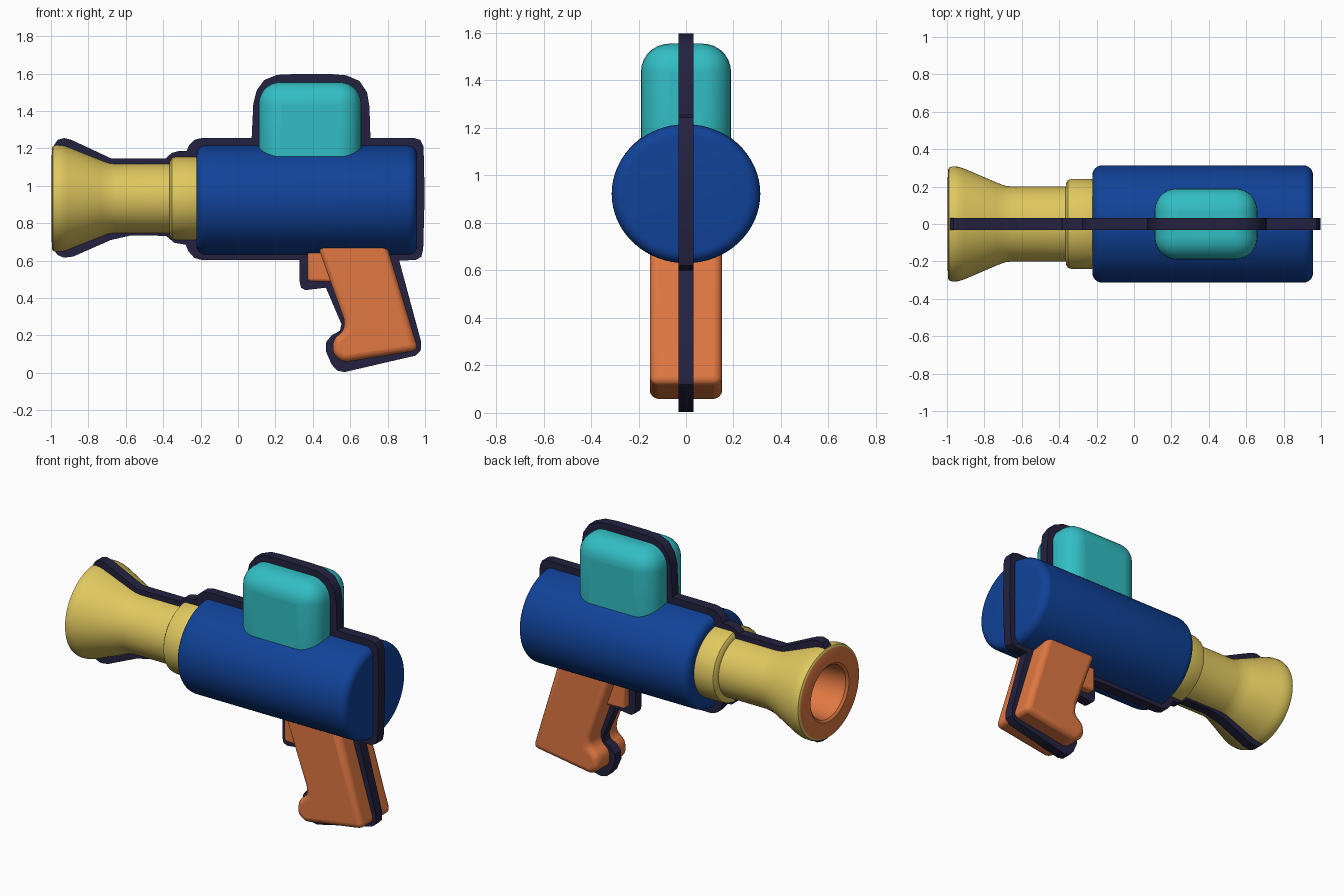
import bpy, bmesh, math

if "Cube" in bpy.data.objects:
    bpy.data.objects.remove(bpy.data.objects["Cube"])


def material(name, rgb):
    m = bpy.data.materials.new(name)
    lin = [((c / 255 + 0.055) / 1.055) ** 2.4 for c in rgb]
    m.diffuse_color = (*lin, 1)
    m.use_nodes = True
    m.node_tree.nodes["Principled BSDF"].inputs["Base Color"].default_value = m.diffuse_color
    return m


NAVY = material("dark navy", (36, 34, 64))
BLUE = material("blue", (16, 66, 152))
YELLOW = material("yellow", (224, 200, 95))
ORANGE = material("orange", (224, 120, 66))
TEAL = material("teal", (50, 190, 196))


def finish(bm, name, mats, bevel=0, segments=4):
    bmesh.ops.recalc_face_normals(bm, faces=bm.faces)
    me = bpy.data.meshes.new(name)
    bm.to_mesh(me)
    bm.free()
    for m in mats:
        me.materials.append(m)
    ob = bpy.data.objects.new(name, me)
    bpy.context.collection.objects.link(ob)
    if bevel:
        mod = ob.modifiers.new("round", 'BEVEL')
        mod.width, mod.segments = bevel, segments
        mod.limit_method = 'ANGLE'
        mod.angle_limit = math.radians(25)
    bpy.ops.object.select_all(action='DESELECT')
    ob.select_set(True)
    bpy.context.view_layer.objects.active = ob
    bpy.ops.object.shade_smooth_by_angle(angle=math.radians(35))
    return ob


def lathe(name, profile, zc, squash, mats, split=None, n=64):
    """Spin (x, radius) points round the x axis; bands from 'split' on use slot 1."""
    bm = bmesh.new()
    rings = []
    for x, r in profile:
        if r == 0:
            rings.append([bm.verts.new((x, 0, zc))] * n)
        else:
            rings.append([bm.verts.new((x, r * math.cos(2 * math.pi * i / n),
                                        zc + squash * r * math.sin(2 * math.pi * i / n)))
                          for i in range(n)])
    for k, (a, b) in enumerate(zip(rings, rings[1:])):
        for i in range(n):
            j = (i + 1) % n
            f = bm.faces.new(list(dict.fromkeys((a[i], a[j], b[j], b[i]))))
            f.material_index = int(split is not None and k >= split)
    return finish(bm, name, mats)


def slab(name, outline, half, mat, bevel=0, segments=4):
    """Extrude an (x, z) outline to +-half in y."""
    bm = bmesh.new()
    f = bm.faces.new([bm.verts.new((x, -half, z)) for x, z in outline])
    new = bmesh.ops.extrude_face_region(bm, geom=[f])['geom']
    bmesh.ops.translate(bm, vec=(0, 2 * half, 0),
                        verts=[v for v in new if isinstance(v, bmesh.types.BMVert)])
    return finish(bm, name, [mat], bevel, segments)


# main body: drum with rounded rims
R, X0, X1, E = 0.313, -0.222, 0.957, 0.05
arc = [(E * (1 - math.cos(t * math.pi / 12)), R - E + E * math.sin(t * math.pi / 12))
       for t in range(7)]
lathe("body", [(X0, 0)] + [(X0 + d, r) for d, r in arc]
      + [(X1 - d, r) for d, r in reversed(arc)] + [(X1, 0)], 0.923, 0.935, [BLUE])

# barrel with collar, flared muzzle and orange bore
lathe("barrel", [(-0.15, 0), (-0.15, 0.2), (-0.2, 0.235), (-0.23, 0.24), (-0.335, 0.24),
                 (-0.352, 0.235), (-0.362, 0.22), (-0.365, 0.2), (-0.65, 0.2),
                 (-0.69, 0.205), (-0.73, 0.22), (-0.91, 0.297), (-0.94, 0.306),
                 (-0.97, 0.308), (-0.988, 0.302), (-0.995, 0.29),
                 (-0.997, 0.19), (-0.985, 0.175), (-0.96, 0.17), (-0.78, 0.15), (-0.78, 0)],
      0.932, 0.93, [YELLOW, ORANGE], split=15)

# water tank on top
slab("tank", [(0.11, 0.98), (0.66, 0.98), (0.66, 1.555), (0.11, 1.555)], 0.19, TEAL, 0.12, 7)

# grip and trigger
slab("grip", [(0.40, 0.75), (0.775, 0.75), (0.965, 0.12), (0.56, 0.055), (0.505, 0.10),
              (0.51, 0.18), (0.572, 0.23), (0.565, 0.29)], 0.152, ORANGE, 0.035)
slab("trigger", [(0.372, 0.75), (0.372, 0.49), (0.52, 0.485), (0.52, 0.75)],
     0.08, ORANGE, 0.015, 3)

# thin plate following the silhouette, left open round the bore
slab("seam_plate", [
    (-0.985, 1.215), (-0.965, 1.245), (-0.93, 1.255), (-0.89, 1.245), (-0.68, 1.147),
    (-0.385, 1.147), (-0.355, 1.175), (-0.32, 1.185), (-0.275, 1.185), (-0.26, 1.22),
    (-0.23, 1.247), (-0.19, 1.256), (0.073, 1.256), (0.082, 1.44), (0.10, 1.51),
    (0.14, 1.565), (0.21, 1.593), (0.30, 1.597), (0.50, 1.597), (0.58, 1.59),
    (0.65, 1.56), (0.69, 1.50), (0.703, 1.42), (0.708, 1.256), (0.94, 1.256),
    (0.975, 1.245), (0.992, 1.21), (0.998, 0.95), (0.99, 0.66), (0.98, 0.62),
    (0.95, 0.603), (0.862, 0.60), (0.978, 0.17), (0.977, 0.12), (0.95, 0.092),
    (0.57, 0.004), (0.53, 0.012), (0.50, 0.045), (0.47, 0.115), (0.472, 0.165),
    (0.50, 0.20), (0.545, 0.225), (0.553, 0.26), (0.47, 0.455), (0.36, 0.442),
    (0.337, 0.455), (0.33, 0.485), (0.33, 0.602), (-0.19, 0.602), (-0.235, 0.615),
    (-0.265, 0.65), (-0.28, 0.685), (-0.34, 0.695), (-0.385, 0.732), (-0.57, 0.735),
    (-0.68, 0.71), (-0.88, 0.622), (-0.93, 0.615), (-0.965, 0.63), (-0.985, 0.66),
    (-0.90, 0.73), (-0.72, 0.765), (-0.72, 1.10), (-0.90, 1.14)], 0.031, NAVY)
